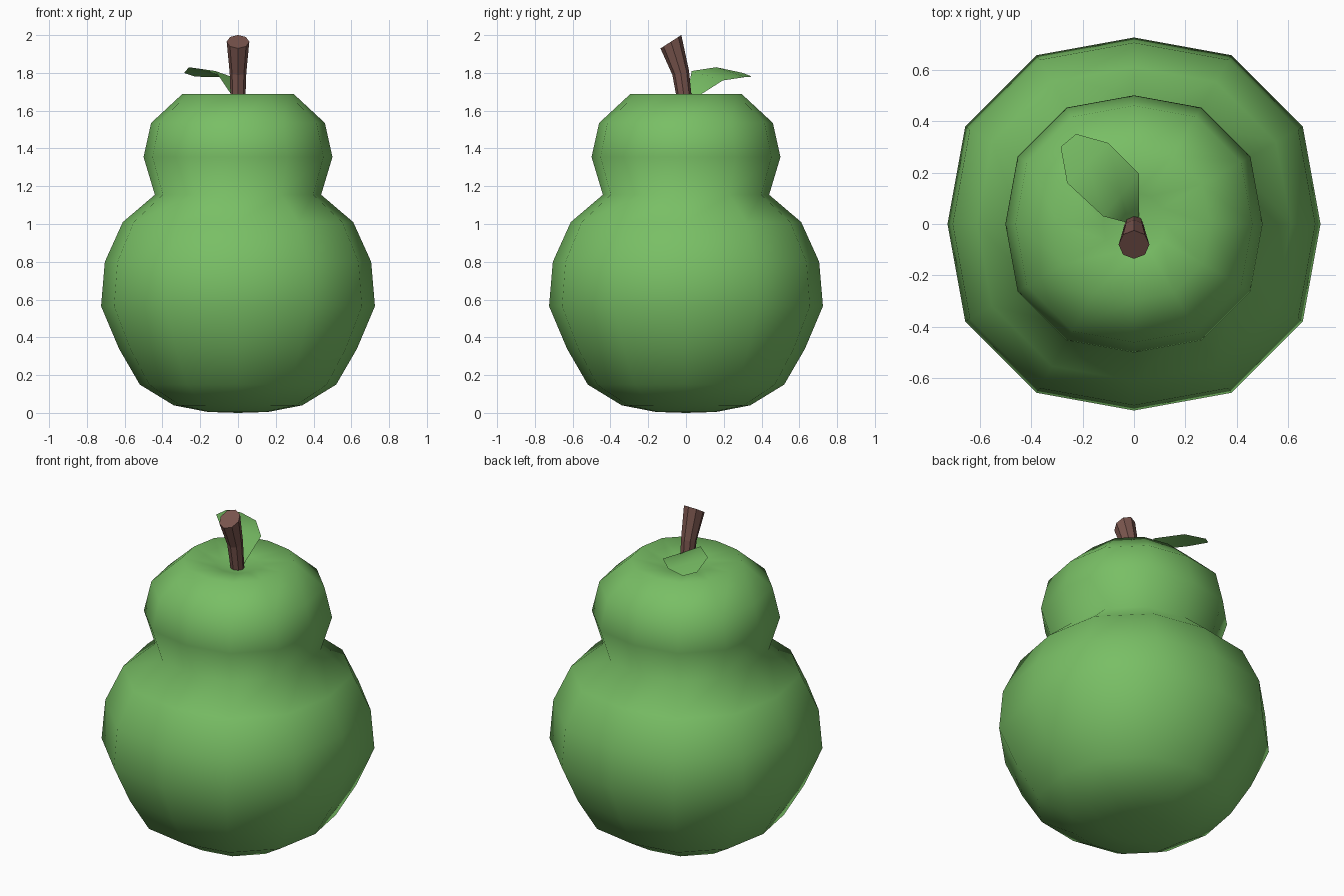
import bpy
from math import sin, cos, tau
from mathutils import Vector

if "Cube" in bpy.data.objects:
    bpy.data.objects.remove(bpy.data.objects["Cube"])


def material(name, rgb):
    m = bpy.data.materials.new(name)
    m.diffuse_color = (*rgb, 1)
    m.use_nodes = True
    m.node_tree.nodes["Principled BSDF"].inputs["Base Color"].default_value = m.diffuse_color
    return m


green = material("pear green", (0.19, 0.52, 0.13))
brown = material("stem brown", (0.19, 0.09, 0.075))


def build(name, verts, faces, mat, smooth):
    me = bpy.data.meshes.new(name)
    me.from_pydata(verts, [], faces)
    me.materials.append(mat)
    for p in me.polygons:
        p.use_smooth = smooth
    ob = bpy.data.objects.new(name, me)
    bpy.context.collection.objects.link(ob)
    return ob


def tube_faces(rings, n):
    return [(r * n + i, r * n + (i + 1) % n, (r + 1) * n + (i + 1) % n, (r + 1) * n + i)
            for r in range(rings - 1) for i in range(n)]


# Pear body: 12-sided lathe, corners slightly fuller than the four axis points
profile = [(0.16, 0.005), (0.34, 0.04), (0.52, 0.15), (0.63, 0.34), (0.725, 0.565),
           (0.705, 0.80), (0.61, 1.01), (0.44, 1.155), (0.50, 1.355), (0.46, 1.535),
           (0.295, 1.688), (0.12, 1.66)]
N = 12
verts = []
for r, z in profile:
    for i in range(N):
        k = r * (1.0 if i % 3 == 0 else 1.045)
        a = tau * i / N
        verts.append((k * cos(a), k * sin(a), z))
faces = tube_faces(len(profile), N)
bottom, top = len(verts), len(verts) + 1
verts += [(0, 0, 0), (0, 0, 1.63)]
last = (len(profile) - 1) * N
for i in range(N):
    j = (i + 1) % N
    faces += [(j, i, bottom), (last + i, last + j, top)]
build("pear_body", verts, faces, green, True)

# Stem: leaning, widening 8-sided tube (y, z, radius, ring slope)
M = 8
verts = []
for y, z, r, slope in [(0.0, 1.60, 0.037, 0), (-0.028, 1.80, 0.044, 0.25),
                       (-0.08, 1.965, 0.06, 0.64)]:
    for i in range(M):
        a = tau * i / M
        dy = r * sin(a) * (0.92 if slope > 0.5 else 1)
        verts.append((r * cos(a), y + dy, z + dy * slope))
faces = tube_faces(3, M) + [tuple(range(2 * M, 3 * M)), tuple(reversed(range(M)))]
build("stem", verts, faces, brown, False)

# Leaf: thin sheet of left/right edge pairs from base to tip
pairs = [((-0.025, 0.005, 1.67), (0.02, 0.03, 1.655)),
         ((-0.12, 0.03, 1.81), (0.02, 0.195, 1.76)),
         ((-0.26, 0.16, 1.83), (-0.10, 0.315, 1.778)),
         ((-0.285, 0.30, 1.80), (-0.225, 0.35, 1.78))]
verts = []
for left, right in pairs:
    verts += [left, tuple((Vector(left) + Vector(right)) / 2), right]
faces = [(3 * r + c, 3 * r + c + 1, 3 * r + c + 4, 3 * r + c + 3)
         for r in range(3) for c in range(2)]
leaf = build("leaf", verts, faces, green, True)
if leaf.data.polygons[2].normal.z < 0:
    leaf.data.flip_normals()
